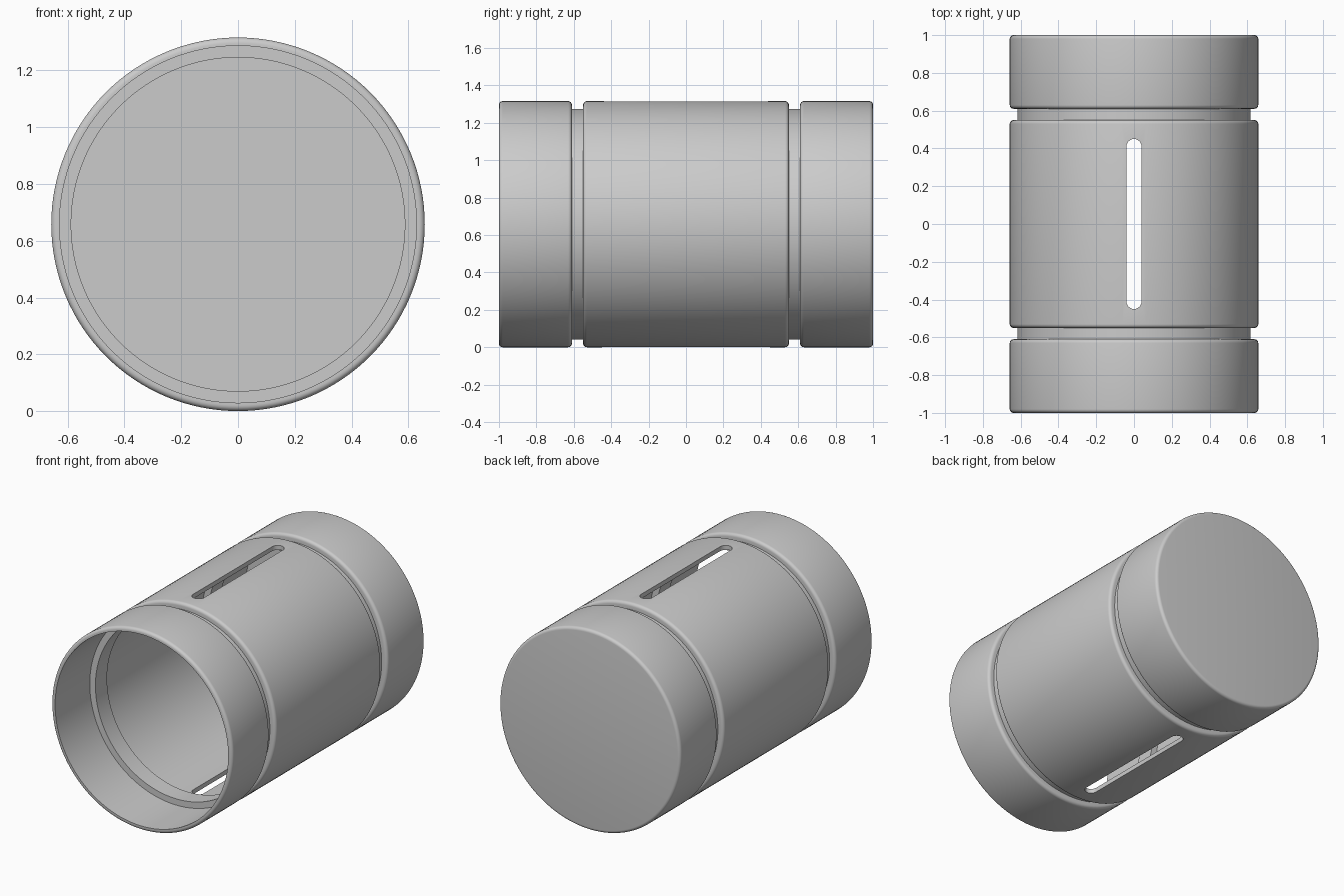
import bpy, bmesh, math
from mathutils import Matrix, Vector

if "Cube" in bpy.data.objects:
    bpy.data.objects.remove(bpy.data.objects["Cube"])

R, GROOVE, INNER, RIDGE = 0.658, 0.617, 0.629, 0.588
ROUND = 0.02
SEGMENTS = 128


def corner(y, side, steps=5):
    """Rounded outer edge at y; side is +1 when the body lies towards -y."""
    arc = []
    for i in range(steps + 1):
        a = math.pi / 2 * i / steps
        arc.append((y - side * ROUND * (1 - math.cos(a)),
                    R - ROUND * (1 - math.sin(a))))
    return arc if side > 0 else arc[::-1]


def new_object(name, bm):
    bmesh.ops.recalc_face_normals(bm, faces=bm.faces)
    mesh = bpy.data.meshes.new(name)
    bm.to_mesh(mesh)
    bm.free()
    obj = bpy.data.objects.new(name, mesh)
    bpy.context.collection.objects.link(obj)
    return obj


# Lathe profile (y, radius): outside from back to front, then the inside
profile = [(1, 0)] + corner(1, 1)
for g in (0.58, -0.58):
    profile += corner(g + 0.03, -1)
    profile += [(g + 0.03, GROOVE), (g - 0.03, GROOVE)]
    profile += corner(g - 0.03, 1)
profile += corner(-1, -1) + [(-1, INNER)]
for g in (-0.58, 0.58):
    profile += [(g - 0.06, INNER), (g - 0.06, RIDGE),
                (g + 0.06, RIDGE), (g + 0.06, INNER)]
profile += [(0.97, INNER), (0.97, 0)]

# Canister body
bm = bmesh.new()
verts = [bm.verts.new((r, y, R)) for y, r in profile]
edges = [bm.edges.new(pair) for pair in zip(verts, verts[1:])]
bmesh.ops.spin(bm, geom=verts + edges, cent=(0, 0, R), axis=(0, 1, 0),
               angle=math.tau, steps=SEGMENTS, use_duplicate=False)
bmesh.ops.remove_doubles(bm, verts=bm.verts, dist=1e-5)
body = new_object("canister_body", bm)

# Round-ended cutter for the top and bottom slots
bm = bmesh.new()
outline = []
for end in (1, -1):
    for i in range(13):
        a = math.pi * i / 12
        outline.append(bm.verts.new((end * 0.04 * math.cos(a),
                                     end * (0.41 + 0.04 * math.sin(a)), -0.2)))
face = bm.faces.new(outline)
top = bmesh.ops.extrude_face_region(bm, geom=[face])["geom"]
bmesh.ops.translate(bm, vec=(0, 0, 1.8),
                    verts=[v for v in top if isinstance(v, bmesh.types.BMVert)])
cutter = new_object("slot_cutter", bm)
cutter.hide_render = True

cut = body.modifiers.new("slots", 'BOOLEAN')
cut.operation = 'DIFFERENCE'
cut.solver = 'EXACT'
cut.object = cutter
bpy.context.view_layer.objects.active = body
body.select_set(True)
bpy.ops.object.modifier_apply(modifier=cut.name)
bpy.data.objects.remove(cutter)
bpy.ops.object.shade_smooth_by_angle(angle=math.radians(30))
